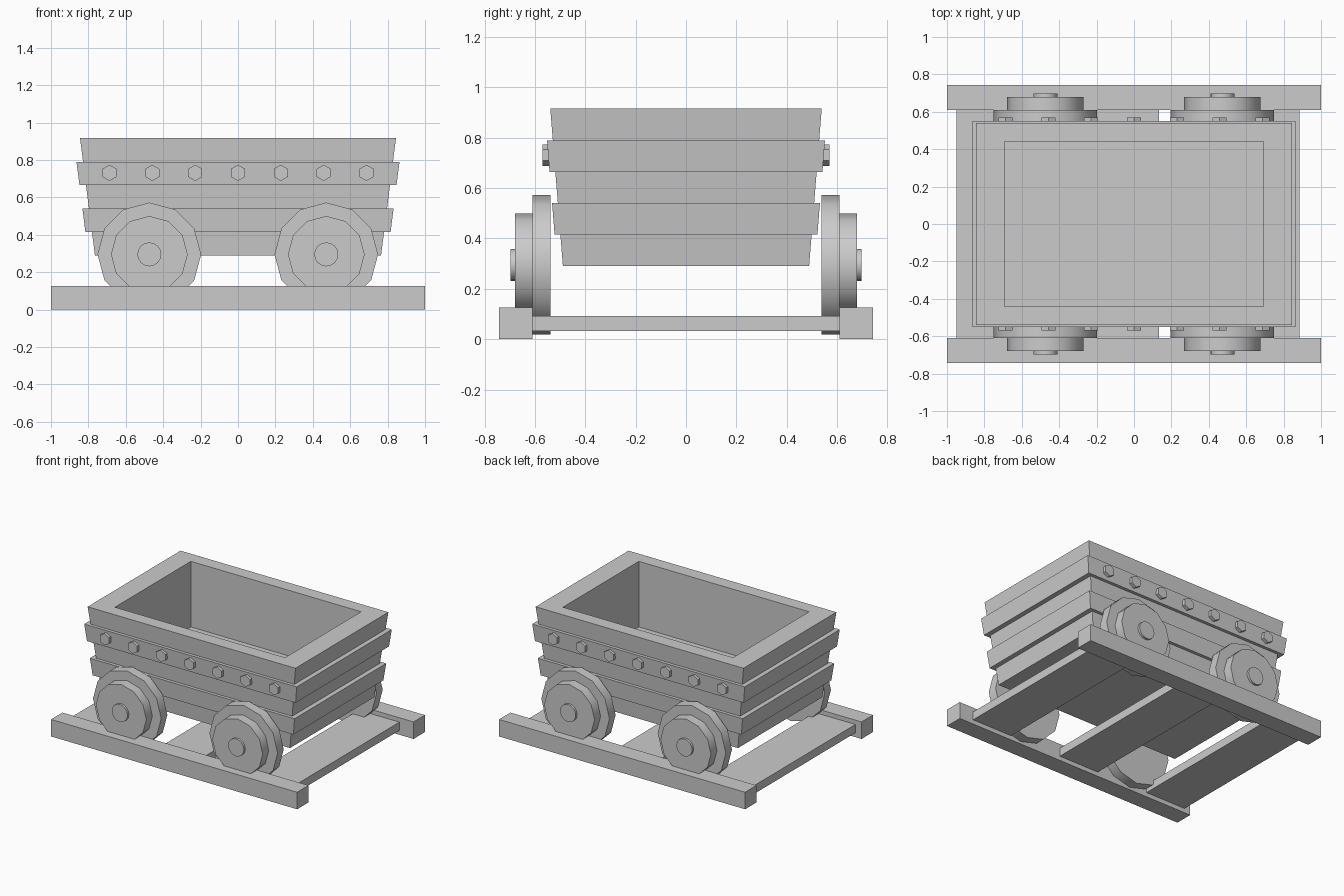
import bpy, bmesh, math
from mathutils import Matrix

if "Cube" in bpy.data.objects:
    bpy.data.objects.remove(bpy.data.objects["Cube"])


def make_object(name, bm):
    bmesh.ops.recalc_face_normals(bm, faces=bm.faces)
    mesh = bpy.data.meshes.new(name)
    bm.to_mesh(mesh)
    bm.free()
    ob = bpy.data.objects.new(name, mesh)
    bpy.context.collection.objects.link(ob)
    return ob


def box(name, x0, x1, y0, y1, z0, z1):
    bm = bmesh.new()
    bmesh.ops.create_cube(bm, size=1)
    for v in bm.verts:
        v.co.x = x1 if v.co.x > 0 else x0
        v.co.y = y1 if v.co.y > 0 else y0
        v.co.z = z1 if v.co.z > 0 else z0
    return make_object(name, bm)


def disc_stack(name, x, z, side, sides, steps, smooth):
    # stepped solid turned about the y axis; steps are (radius, distance from middle)
    bm = bmesh.new()
    rings = []
    for r, y in steps:
        rings.append([bm.verts.new((x + r * math.sin(2 * math.pi * i / sides), side * y,
                                    z + r * math.cos(2 * math.pi * i / sides)))
                      for i in range(sides)])
    bridge(bm, rings)
    ob = make_object(name, bm)
    if smooth:
        bpy.ops.object.select_all(action='DESELECT')
        ob.select_set(True)
        bpy.context.view_layer.objects.active = ob
        bpy.ops.object.shade_smooth_by_angle(angle=math.radians(35))
    return ob


def bridge(bm, rings):
    n = len(rings[0])
    for a, b in zip(rings, rings[1:]):
        for i in range(n):
            j = (i + 1) % n
            bm.faces.new((a[i], a[j], b[j], b[i]))
    bm.faces.new(rings[0])
    bm.faces.new(rings[-1])


# flared tub: five plank tiers, the second and fourth standing proud, with a straight-walled hollow
levels = [0.29, 0.415, 0.54, 0.665, 0.79, 0.917]
sections = []
for i in range(5):
    proud = i % 2
    for z in levels[i:i + 2]:
        rise = z - levels[0]
        sections.append((0.765 + 0.127 * rise + 0.035 * proud,
                         0.489 + 0.08 * rise + 0.023 * proud, z))
sections += [(0.692, 0.441, levels[-1]), (0.692, 0.441, 0.435)]
bm = bmesh.new()
bridge(bm, [[bm.verts.new((sx * hx, sy * hy, z))
             for sx, sy in ((-1, -1), (1, -1), (1, 1), (-1, 1))]
            for hx, hy, z in sections])
make_object("cart_tub", bm)

for side, label in ((-1, "front"), (1, "back")):
    # rails
    ys = sorted((side * 0.61, side * 0.742))
    box(label + "_rail", -1, 1, ys[0], ys[1], 0, 0.125)

    # flanged wheels with hub caps
    for x, end in ((-0.474, "left"), (0.472, "right")):
        disc_stack(f"{label}_{end}_wheel", x, 0.295, side, 12,
                   [(0.277, 0.539), (0.277, 0.61), (0.205, 0.61), (0.205, 0.68)], True)
        disc_stack(f"{label}_{end}_hub", x, 0.295, side, 16,
                   [(0.064, 0.66), (0.064, 0.697)], True)

    # hexagonal bolts along the upper band
    for i in range(7):
        disc_stack(f"{label}_bolt_{i + 1}", (i - 3) * 0.229, 0.731, side, 6,
                   [(0.043, 0.53), (0.043, 0.57)], False)

# wooden ties between the rails
for i in range(3):
    x = -0.95 + i * 0.7525
    box(f"tie_{i + 1}", x, x + 0.33, -0.612, 0.612, 0.032, 0.093)
